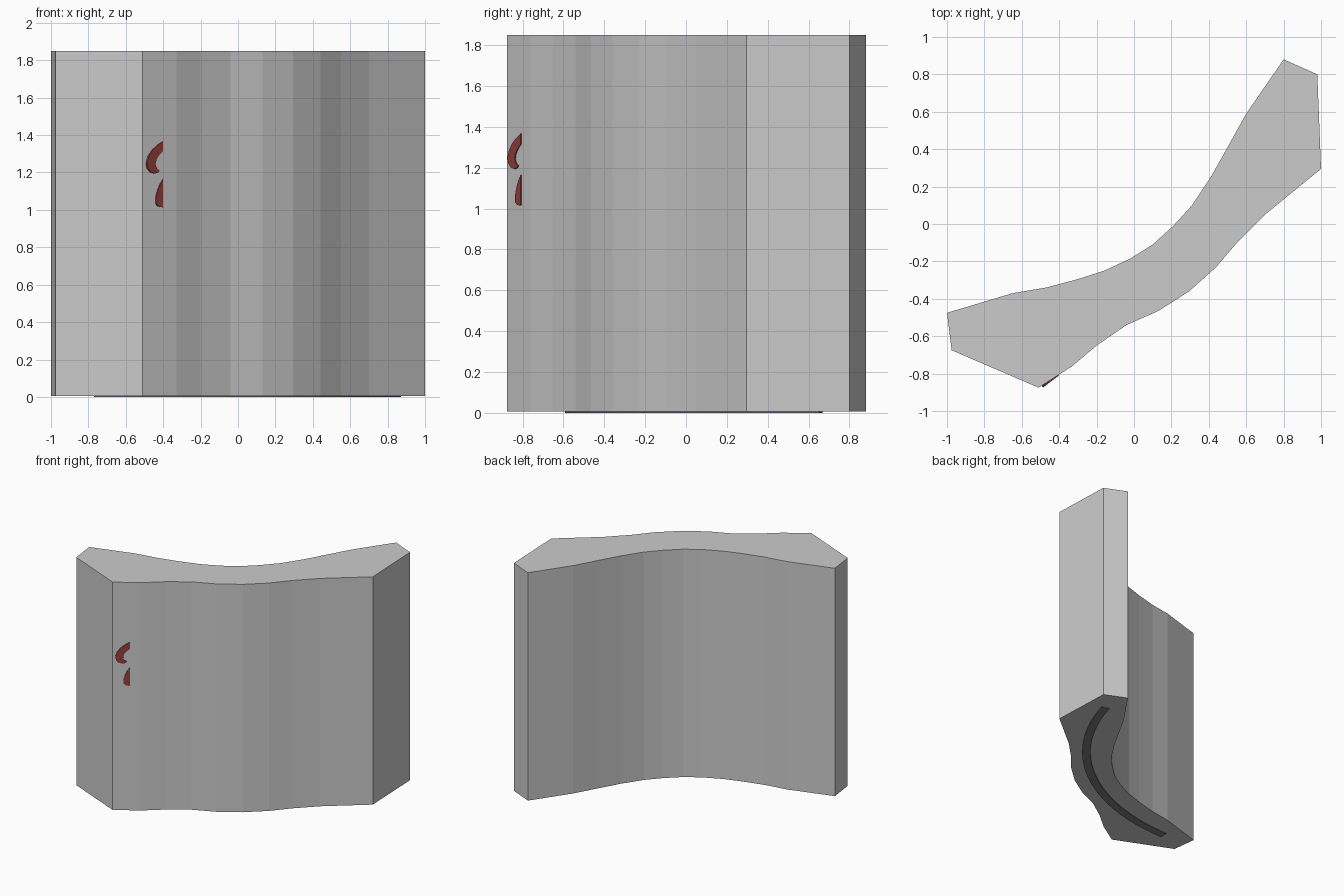
import bpy, bmesh, math
from mathutils import Vector

if "Cube" in bpy.data.objects:
    bpy.data.objects.remove(bpy.data.objects["Cube"])


def prism(name, outline, offset, color=None):
    """Extrude a closed 3D outline along an offset vector."""
    bm = bmesh.new()
    face = bm.faces.new([bm.verts.new(p) for p in outline])
    ext = bmesh.ops.extrude_face_region(bm, geom=[face], use_keep_orig=True)
    moved = [g for g in ext["geom"] if isinstance(g, bmesh.types.BMVert)]
    bmesh.ops.translate(bm, verts=moved, vec=Vector(offset))
    bmesh.ops.recalc_face_normals(bm, faces=bm.faces)
    mesh = bpy.data.meshes.new(name)
    bm.to_mesh(mesh)
    bm.free()
    obj = bpy.data.objects.new(name, mesh)
    bpy.context.collection.objects.link(obj)
    if color:
        mat = bpy.data.materials.new(name + "_paint")
        mat.diffuse_color = (*color, 1)
        mat.use_nodes = True
        mat.node_tree.nodes["Principled BSDF"].inputs["Base Color"].default_value = mat.diffuse_color
        mesh.materials.append(mat)
    return obj


BASE, TOP = 0.006, 1.85

# Curved wall block: concave back edge, chamfered ends, bulging front edge
back = [(-1, -.475), (-.65, -.37), (-.47, -.34), (-.30, -.295), (-.16, -.25),
        (-.02, -.185), (.10, -.11), (.21, -.01), (.31, .10), (.41, .25),
        (.50, .41), (.60, .59), (.80, .88)]
front = [(.98, .80), (1, .295), (.70, .05), (.55, -.10), (.44, -.23),
         (.295, -.36), (.13, -.465), (-.04, -.54), (-.20, -.65),
         (-.33, -.76), (-.51, -.875), (-.975, -.675)]
prism("curved_block", [(x, y, BASE) for x, y in back + front], (0, 0, TOP - BASE))

# Dark curved strip under the base, an arc about the block's symmetry axis
radius, sag, half = 1.67, 0.34, math.radians(37.2)
axis = math.atan2(-.797, .604)
cx = .035 - math.cos(axis) * (radius - sag)
cy = .05 - math.sin(axis) * (radius - sag)
steps = 24


def arc(r):
    angles = [axis - half + 2 * half * i / steps for i in range(steps + 1)]
    return [(cx + r * math.cos(a), cy + r * math.sin(a), 0) for a in angles]


prism("base_strip", arc(radius + .0325) + arc(radius - .0325)[::-1],
      (0, 0, .012), (.2, .2, .2))

# Red raised marks on a flat plane that sinks into the front face
upper = [(-.40, 1.367), (-.428, 1.347), (-.455, 1.32), (-.476, 1.287),
         (-.486, 1.25), (-.481, 1.222), (-.465, 1.201), (-.443, 1.194),
         (-.424, 1.20), (-.418, 1.21), (-.435, 1.224), (-.441, 1.245),
         (-.435, 1.27), (-.42, 1.293), (-.40, 1.315)]
lower = [(-.40, 1.165), (-.417, 1.135), (-.43, 1.098), (-.438, 1.06),
         (-.437, 1.032), (-.425, 1.018), (-.40, 1.014)]
for name, shape in (("upper_red_mark", upper), ("lower_red_mark", lower)):
    prism(name, [(x, -.809 + (x + .40) * .755, z) for x, z in shape],
          (-.018, .024, 0), (.3, .05, .045))
